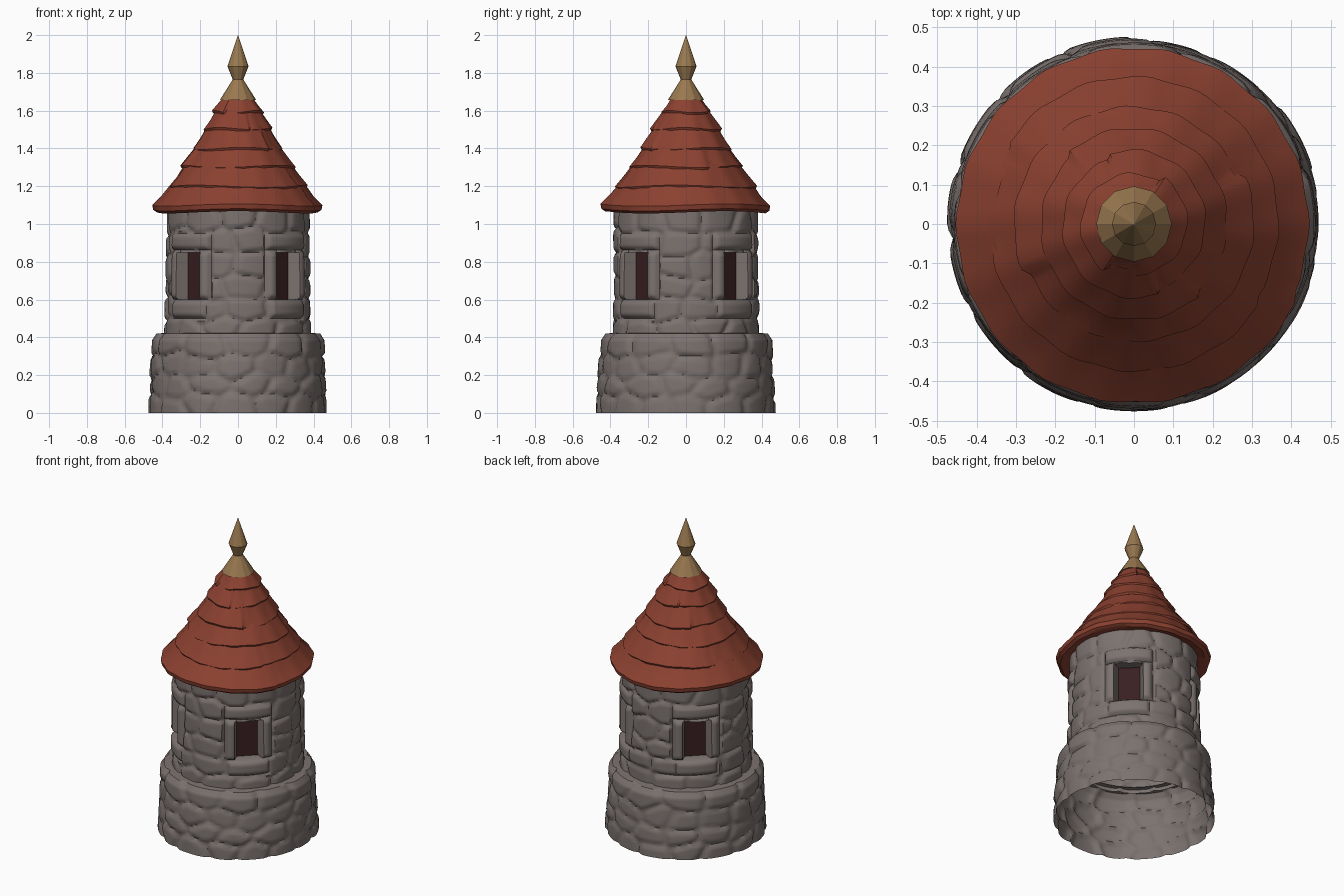
import bpy, bmesh, math, random
from mathutils import Vector

random.seed(4)
TAU = 2 * math.pi
cube = bpy.data.objects.get("Cube")
if cube:
    bpy.data.objects.remove(cube)


def material(name, rgb):
    m = bpy.data.materials.new(name)
    m.use_nodes = True
    m.diffuse_color = (*rgb, 1)
    m.node_tree.nodes["Principled BSDF"].inputs["Base Color"].default_value = (*rgb, 1)
    return m


STONE = material("grey stone", (0.2, 0.17, 0.16))
TILE = material("red roof tile", (0.26, 0.053, 0.03))
GOLD = material("dull gold", (0.32, 0.19, 0.08))
DARK = material("dark window", (0.04, 0.014, 0.015))


def finish(name, bm, mat, angle):
    me = bpy.data.meshes.new(name)
    bm.to_mesh(me)
    bm.free()
    me.materials.append(mat)
    me.shade_smooth()
    me.set_sharp_from_angle(angle=math.radians(angle))
    ob = bpy.data.objects.new(name, me)
    bpy.context.collection.objects.link(ob)
    return ob


def lathe(n, rows, place, skip=lambda a, j: False):
    """Ring grid; place(angle, row) gives the radius and height."""
    bm = bmesh.new()
    grid = []
    for j in range(rows):
        ring = []
        for i in range(n):
            a = TAU * i / n
            r, z = place(a, j)
            ring.append(bm.verts.new((r * math.cos(a), r * math.sin(a), z)))
        grid.append(ring)
    for j in range(rows - 1):
        for i in range(n):
            if not skip(TAU * (i + 0.5) / n, j):
                k = (i + 1) % n
                bm.faces.new((grid[j][i], grid[j][k], grid[j + 1][k], grid[j + 1][i]))
    return bm


def along(points, t):
    """Point at parameter t (in segments) on a polyline."""
    i = min(int(t), len(points) - 2)
    return Vector(points[i]).lerp(Vector(points[i + 1]), t - i)


def masonry(rows, radius):
    """Height field of irregular pillow-shaped stones, from 0 to about 1."""
    seeds = []
    for z, count in rows:
        phase = random.random()
        for i in range(count):
            seeds.append((TAU * (i + phase + random.uniform(-0.2, 0.2)) / count,
                          z + random.uniform(-0.025, 0.025), random.uniform(0, 0.45)))

    def height(a, z):
        near = []
        for sa, sz, lift in seeds:
            d = (a - sa + math.pi) % TAU - math.pi
            near.append((math.hypot(d * radius * 0.6, z - sz), lift))
        near.sort()
        gap = min(1, (near[1][0] - near[0][0]) / 0.045)
        return math.sin(gap * math.pi / 2) * (0.55 + near[0][1])
    return height


# Wide stone base, open underneath
base_profile = [(0.457, 0), (0.455, 0.1), (0.45, 0.2), (0.443, 0.3),
                (0.438, 0.385), (0.415, 0.42), (0.36, 0.425)]
base_stones = masonry([(0.04, 15), (0.14, 14), (0.25, 15), (0.36, 12)], 0.45)


def base_point(a, j):
    t = j / 6
    r, z = along(base_profile, t)
    fade = max(0, min(1, 6 - t))
    return r + 0.02 * fade * base_stones(a, z), z


finish("stone_base", lathe(180, 37, base_point), STONE, 50)

# Upper wall, with four framed window openings on the diagonals
WALL_STONES = masonry([(0.44, 12), (0.55, 11), (0.66, 10), (0.77, 11),
                       (0.9, 10), (1.01, 12)], 0.38)
N, STEP, Z0 = 192, 0.0125, 0.4
SILL, HEAD = 0.6, 0.85
HALF = 7 * TAU / N
FRAMES = [(-0.15, 0.15, 0.86, 0.955), (-0.13, 0.13, 0.5, 0.6),
          (0.075, 0.145, 0.6, 0.86), (-0.145, -0.075, 0.6, 0.86)]


def window_offset(a):
    """Signed angle from the nearest window centre."""
    return a % (TAU / 4) - TAU / 8


def wall_point(a, j):
    z = Z0 + j * STEP
    s = 0.38 * window_offset(a)
    h = WALL_STONES(a, z)
    for left, right, low, high in FRAMES:
        edge = min(s - left, right - s, z - low, high - z)
        if edge >= -0.005:
            h = 1.25 * math.sin(min(1, max(0, edge) / 0.025) * math.pi / 2)
    r = 0.372 - 0.012 * (z - Z0)
    return r + 0.02 * h, z


def opening(a, j):
    z = Z0 + (j + 0.5) * STEP
    return abs(window_offset(a)) < HALF and SILL < z < HEAD


wall = lathe(N, 55, wall_point, opening)
rim = [e for e in wall.edges if e.is_boundary
       and all(SILL - 0.05 < v.co.z < HEAD + 0.05 for v in e.verts)]
reveal = bmesh.ops.extrude_edge_only(wall, edges=rim)["geom"]
for v in reveal:
    if isinstance(v, bmesh.types.BMVert):
        a = math.atan2(v.co.y, v.co.x)
        s = 0.38 * window_offset(a) * 0.68
        mid = a - window_offset(a)
        out, side = Vector((math.cos(mid), math.sin(mid))), Vector((-math.sin(mid), math.cos(mid)))
        v.co.xy = out * 0.3 + side * s
finish("tower_wall", wall, STONE, 50)

# Dark panels set back in the openings
for i, label in enumerate(("back_left", "back_right", "front_right", "front_left")):
    a = TAU / 8 + i * TAU / 4
    bm = bmesh.new()
    bmesh.ops.create_cube(bm, size=1)
    for v in bm.verts:
        v.co = (v.co.x * 0.008, v.co.y * 0.13, v.co.z * 0.27)
    ob = finish("window_" + label, bm, DARK, 30)
    ob.location = (0.306 * math.cos(a), 0.306 * math.sin(a), (SILL + HEAD) / 2)
    ob.rotation_euler.z = a

# Roof of overlapping tile courses with a few stepped seams
courses = [(0.45, 1.1), (0.372, 1.2), (0.3, 1.305), (0.24, 1.4),
           (0.183, 1.505), (0.133, 1.595), (0.09, 1.665)]
for k in range(6):
    (r0, z0), (r1, z1) = courses[k], courses[k + 1]
    top = (r1 - 0.018, z1 + 0.012)
    if k == 0:
        profile = [(0.355, 1.075), (0.425, 1.062), (0.445, 1.075), (r0, z0),
                   ((r0 + r1) / 2 - 0.01, (z0 + z1) / 2), top]
    else:
        profile = [(r0 - 0.04, z0 + 0.005), (r0 - 0.006, z0 - 0.012), (r0, z0),
                   ((r0 + r1) / 2 - 0.008, (z0 + z1) / 2), top]
    phase, cuts = random.random(), 2 if k else 1
    tiles = max(8, 18 - 2 * k)

    def roof_point(a, j, profile=profile, phase=phase, cuts=cuts, tiles=tiles, k=k):
        r, z = profile[j]
        if 0 < j < len(profile) - 1:
            saw = (a / TAU * cuts + phase) % 1 - 0.5
            r += 0.014 * saw + 0.003 * math.cos(tiles * a + k)
            z += 0.006 * math.sin(3 * a + 2 * k)
        return r, z

    finish("roof_course_%d" % (k + 1), lathe(96, len(profile), roof_point), TILE, 40)

# Faceted gold spire
spire = [(0.08, 1.655), (0.096, 1.657), (0.028, 1.765), (0.056, 1.835), (0.001, 2.0)]
finish("spire", lathe(12, 5, lambda a, j: spire[j]), GOLD, 25)
